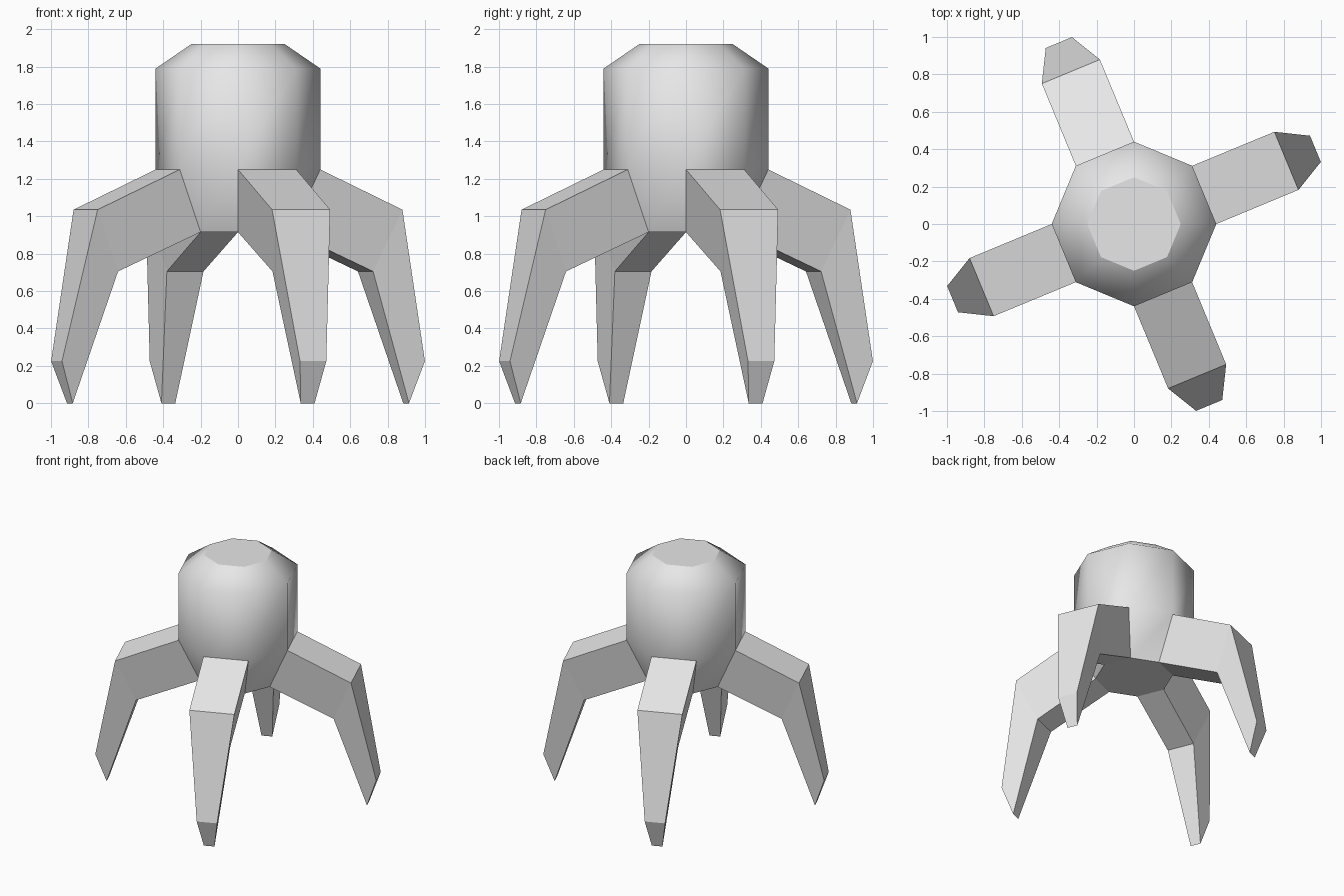
import bpy, bmesh
from math import sin, cos, pi
from mathutils import Vector

cube = bpy.data.objects.get("Cube")
if cube:
    bpy.data.objects.remove(cube, do_unlink=True)

grey = bpy.data.materials.new("light_grey")
grey.use_nodes = True
GREY = (0.8, 0.8, 0.8, 1)
grey.diffuse_color = GREY
grey.node_tree.nodes["Principled BSDF"].inputs["Base Color"].default_value = GREY

SIDES = 8
STEP = 2 * pi / SIDES
# body rings from bottom to top: radius, height
RINGS = [(0.283, 0.915), (0.44, 1.25), (0.44, 1.79), (0.25, 1.92)]
LEG_SIDES = (0, 2, 4, 6)


def finish(name, bm):
    bmesh.ops.recalc_face_normals(bm, faces=bm.faces)
    mesh = bpy.data.meshes.new(name)
    bm.to_mesh(mesh)
    bm.free()
    mesh.materials.append(grey)
    obj = bpy.data.objects.new(name, mesh)
    bpy.context.collection.objects.link(obj)
    return obj


# Body: smooth eight-sided shell with flat caps, open where legs join
bm = bmesh.new()
rings = [[bm.verts.new((r * cos(i * STEP), r * sin(i * STEP), z))
          for i in range(SIDES)] for r, z in RINGS]
for level, (low, high) in enumerate(zip(rings, rings[1:])):
    for i in range(SIDES):
        if level == 0 and i in LEG_SIDES:
            continue
        j = (i + 1) % SIDES
        bm.faces.new((low[i], low[j], high[j], high[i])).smooth = True
bm.faces.new(rings[0][::-1])
bm.faces.new(rings[-1])
finish("body", bm)


# Legs: flat-faced, bent at the knee and tapering to a chisel tip
def make_leg(name, angle):
    out = Vector((cos(angle), sin(angle), 0))
    side = Vector((-sin(angle), cos(angle), 0))
    bm = bmesh.new()

    def pair(reach, half, z):
        return [bm.verts.new(out * reach + side * s * half + Vector((0, 0, z)))
                for s in (-1, 1)]

    def root(r, z):
        return pair(r * cos(STEP / 2), r * sin(STEP / 2), z)

    hip_low, hip_top = root(*RINGS[0]), root(*RINGS[1])
    knee_top = pair(0.882, 0.168, 1.035)
    knee_low = pair(0.738, 0.106, 0.705)
    ankle = pair(1.05, 0.076, 0.225)
    tip = pair(0.973, 0.04, 0)

    # top, shin, toe, then the underside
    outline = [hip_top, knee_top, ankle, tip, knee_low, hip_low]
    for a, b in zip(outline, outline[1:]):
        bm.faces.new((a[0], a[1], b[1], b[0]))
    for s in (0, 1):
        bm.faces.new((hip_top[s], knee_top[s], knee_low[s], hip_low[s]))
        bm.faces.new((knee_top[s], ankle[s], tip[s], knee_low[s]))
    finish(name, bm)


for name, i in zip(("left_leg", "back_leg", "right_leg", "front_leg"), LEG_SIDES):
    make_leg(name, (i + 0.5) * STEP)
